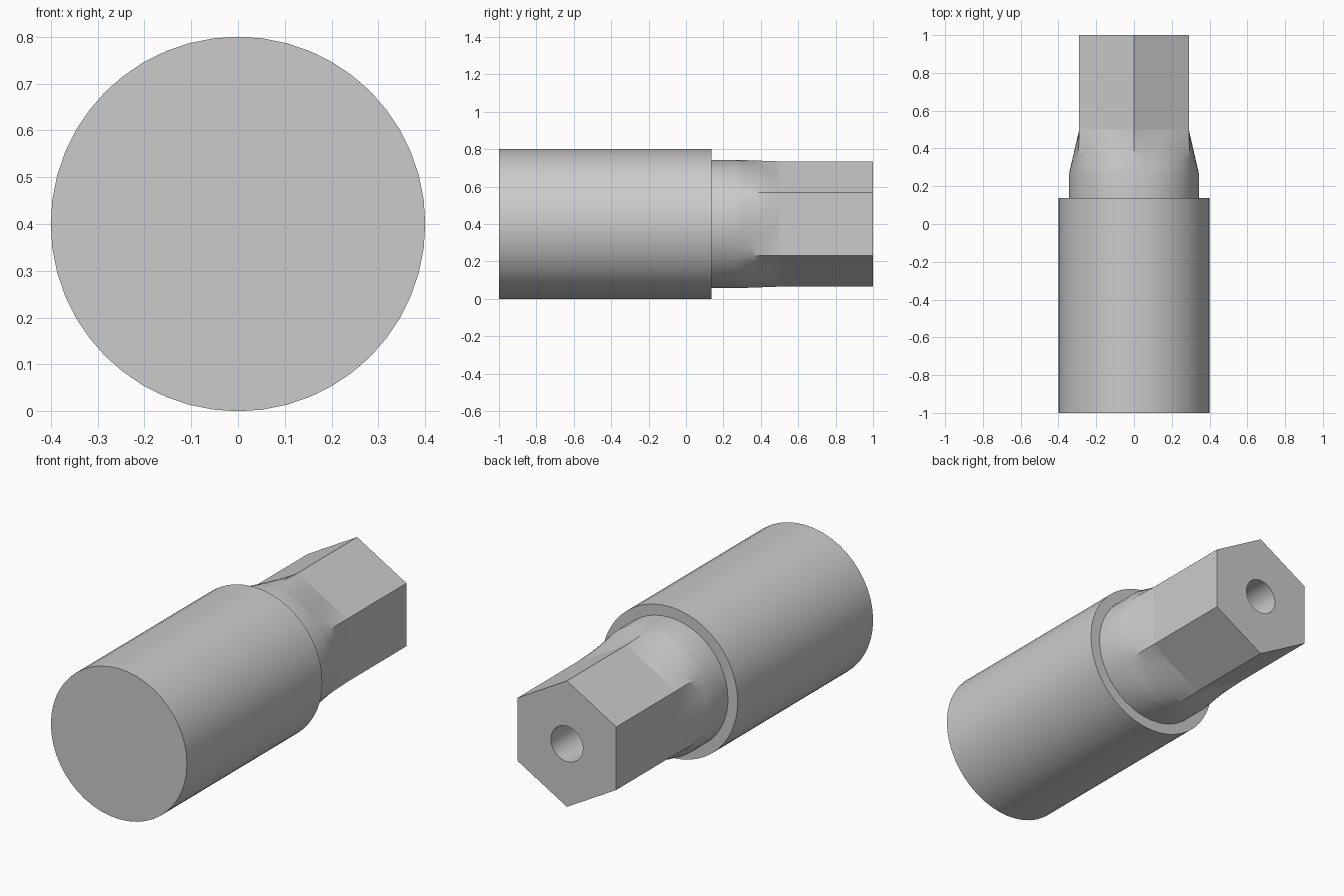
import bpy, bmesh
from math import sin, cos, pi

if "Cube" in bpy.data.objects:
    bpy.data.objects.remove(bpy.data.objects["Cube"])

SIDES = 48
AXIS_Z = 0.4
HEX_FLAT = 0.29

grey = bpy.data.materials.new("plain grey")
grey.use_nodes = True
colour = (0.6, 0.6, 0.6, 1)
grey.diffuse_color = colour
grey.node_tree.nodes["Principled BSDF"].inputs["Base Color"].default_value = colour


def ring(y, radius, hexness=0.0):
    """Section across the axis, blended from a circle to a point-up hexagon."""
    points = []
    for i in range(SIDES):
        a = 2 * pi * i / SIDES
        hexagon = HEX_FLAT / cos(a % (pi / 3) - pi / 6)
        r = radius + (hexagon - radius) * hexness
        points.append((r * sin(a), y, AXIS_Z + r * cos(a)))
    return points


def loft(name, rings, cap_first=False, cap_last=False):
    """Skin a list of rings and optionally close the ends."""
    bm = bmesh.new()
    loops = [[bm.verts.new(p) for p in r] for r in rings]
    for a, b in zip(loops, loops[1:]):
        for i in range(SIDES):
            j = (i + 1) % SIDES
            bm.faces.new((a[i], a[j], b[j], b[i]))
    if cap_first:
        bm.faces.new(loops[0][::-1])
    if cap_last:
        bm.faces.new(loops[-1])
    mesh = bpy.data.meshes.new(name)
    bm.to_mesh(mesh)
    bm.free()
    mesh.materials.append(grey)
    obj = bpy.data.objects.new(name, mesh)
    bpy.context.collection.objects.link(obj)
    bpy.ops.object.select_all(action="DESELECT")
    obj.select_set(True)
    bpy.context.view_layer.objects.active = obj
    bpy.ops.object.shade_smooth_by_angle(angle=pi / 7)
    return obj


NECK = 0.343
SHOULDER = 0.137

# Round body, closed at the front, with the shoulder step at the back
loft("body", [ring(-1, 0.4), ring(SHOULDER, 0.4), ring(SHOULDER, NECK)],
     cap_first=True)

# Neck flowing from round to hexagonal
start, end, steps = 0.27, 0.5, 8
blend = [ring(start + (end - start) * k / steps, NECK, k / steps)
         for k in range(steps + 1)]
loft("neck", [ring(SHOULDER, NECK)] + blend)

# Hexagonal shank with a blind bore in its end
loft("hex_shank", [ring(end, NECK, 1), ring(1, NECK, 1), ring(1, 0.094)])
loft("bore", [ring(1, 0.094), ring(0.5, 0.094)], cap_last=True)
